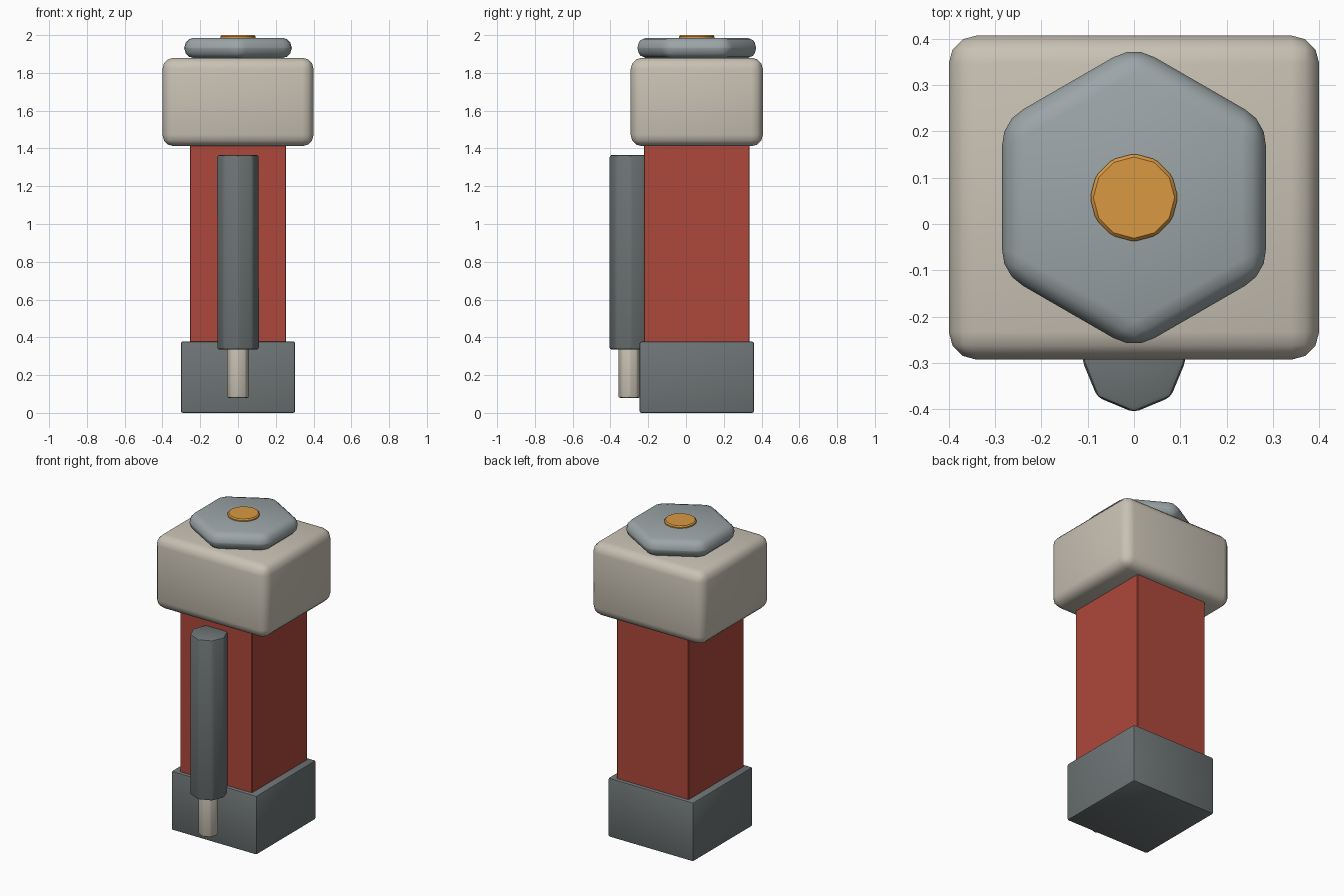
import bpy, bmesh, math
from mathutils import Matrix

if "Cube" in bpy.data.objects:
    bpy.data.objects.remove(bpy.data.objects["Cube"])

CY = 0.057  # depth centre of the main stack


def material(name, rgb):
    m = bpy.data.materials.new(name)
    m.diffuse_color = (*rgb, 1)
    m.use_nodes = True
    m.node_tree.nodes["Principled BSDF"].inputs["Base Color"].default_value = m.diffuse_color
    return m


red = material("brick red", (0.42, 0.065, 0.045))
cream = material("warm cream", (0.58, 0.535, 0.455))
dark = material("dark grey", (0.155, 0.175, 0.18))
steel = material("light steel grey", (0.33, 0.375, 0.39))
amber = material("amber", (0.70, 0.32, 0.055))


def finish(name, bm, mat, bevel, segments):
    """Round every edge, shade by angle and link the part."""
    if bevel:
        bmesh.ops.bevel(bm, geom=bm.edges[:], offset=bevel, segments=segments,
                        profile=0.5, affect='EDGES', clamp_overlap=True)
    bmesh.ops.recalc_face_normals(bm, faces=bm.faces[:])
    me = bpy.data.meshes.new(name)
    bm.to_mesh(me)
    bm.free()
    me.shade_smooth()
    me.set_sharp_from_angle(angle=math.radians(35))
    me.materials.append(mat)
    ob = bpy.data.objects.new(name, me)
    bpy.context.collection.objects.link(ob)
    return ob


def box(name, mat, sx, sy, z0, z1, bevel, segments=2):
    bm = bmesh.new()
    bmesh.ops.create_cube(bm, size=1, matrix=Matrix.Translation((0, CY, (z0 + z1) / 2))
                          @ Matrix.Diagonal((sx, sy, z1 - z0, 1)))
    return finish(name, bm, mat, bevel, segments)


def prism(name, mat, sides, r, y, z0, z1, bevel, segments=2):
    """Upright prism with a corner pointing along y."""
    bm = bmesh.new()
    bot = [bm.verts.new((r * math.sin(2 * math.pi * i / sides),
                         y + r * math.cos(2 * math.pi * i / sides), z0))
           for i in range(sides)]
    face = bm.faces.new(bot)
    top = bmesh.ops.extrude_face_region(bm, geom=[face])["geom"]
    bmesh.ops.translate(bm, vec=(0, 0, z1 - z0),
                        verts=[v for v in top if isinstance(v, bmesh.types.BMVert)])
    return finish(name, bm, mat, bevel, segments)


# Main stack: foot, column and rounded head
box("base_block", dark, 0.605, 0.605, 0.0, 0.378, 0.01)
box("column", red, 0.51, 0.56, 0.36, 1.43, 0.004, 1)
box("head_block", cream, 0.80, 0.70, 1.412, 1.88, 0.06, 3)

# Rounded hexagonal cap with a button on top
prism("hex_cap", steel, 6, 0.329, CY, 1.878, 1.986, 0.052, 3)
prism("top_button", amber, 12, 0.095, CY, 1.94, 2.0, 0.007, 1)

# Front tube with a pin below it
prism("front_tube", dark, 8, 0.112, -0.295, 0.335, 1.365, 0.012)
prism("tube_pin", cream, 8, 0.059, -0.30, 0.08, 0.40, 0.008)
